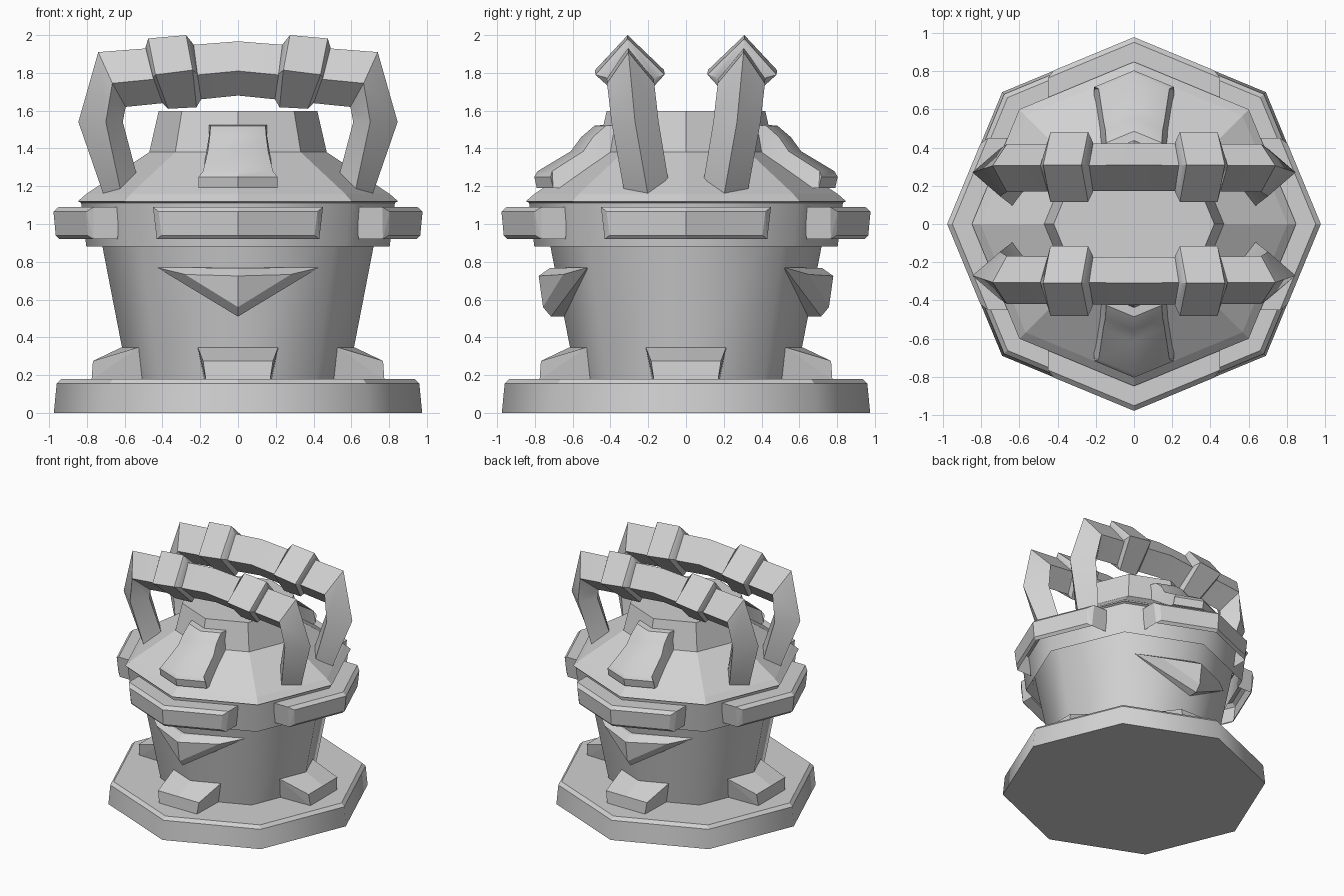
import bpy, bmesh, math
from mathutils import Matrix

cube = bpy.data.objects.get("Cube")
if cube:
    bpy.data.objects.remove(cube, do_unlink=True)

grey = bpy.data.materials.new("light_grey")
grey.use_nodes = True
grey.diffuse_color = (0.64, 0.64, 0.64, 1)
bsdf = grey.node_tree.nodes["Principled BSDF"]
bsdf.inputs["Base Color"].default_value = (0.64, 0.64, 0.64, 1)
bsdf.inputs["Roughness"].default_value = 0.8


def finish(name, bm, smooth=0):
    """Turn a bmesh into a named, coloured object."""
    bmesh.ops.recalc_face_normals(bm, faces=bm.faces)
    mesh = bpy.data.meshes.new(name)
    bm.to_mesh(mesh)
    bm.free()
    mesh.materials.append(grey)
    ob = bpy.data.objects.new(name, mesh)
    bpy.context.collection.objects.link(ob)
    if smooth:
        bpy.ops.object.select_all(action='DESELECT')
        ob.select_set(True)
        bpy.context.view_layer.objects.active = ob
        bpy.ops.object.shade_smooth_by_angle(angle=math.radians(smooth))


def loft(bm, sections, caps=(0, -1), skip=0):
    """Join equal-length loops of points; cap the listed ends, leave out hidden strips."""
    rings = [[bm.verts.new(p) for p in s] for s in sections]
    n = len(rings[0])
    for a, b in zip(rings, rings[1:]):
        for i in range(n - skip):
            j = (i + 1) % n
            bm.faces.new((a[i], a[j], b[j], b[i]))
    ends = [bm.faces.new(rings[c]) for c in caps]
    bmesh.ops.triangulate(bm, faces=[f for f in ends if len(f.verts) > 4])


def octagon(name, profile, caps=(), smooth=0):
    """Stack octagons (radius, height) with corners on the axes."""
    bm = bmesh.new()
    loft(bm, [[(r * math.cos(i * math.pi / 4), r * math.sin(i * math.pi / 4), z)
               for i in range(8)] for r, z in profile], caps)
    finish(name, bm, smooth)


BEND = math.tan(math.pi / 8)


def corner_block(name, profile, angle, smooth=0):
    """Block on an octagon corner, open where it sits on the body.
    profile = (radius, height, half width, bend)"""
    bm = bmesh.new()
    loft(bm, [[(r - BEND * bend * w * abs(s), w * s, z) for r, z, w, bend in profile]
              for s in (-1, 0, 1)], skip=2)
    bmesh.ops.rotate(bm, verts=bm.verts, cent=(0, 0, 0),
                     matrix=Matrix.Rotation(math.radians(angle), 3, 'Z'))
    finish(name, bm, smooth)


# Stacked body
octagon("base_plate", [(0.975, 0), (0.96, 0.155)], caps=(0,), smooth=50)
octagon("base_bevel", [(0.96, 0.155), (0.935, 0.18)], caps=(-1,))
octagon("pot_wall", [(0.58, 0.17), (0.765, 1.125)], smooth=50)
octagon("collar", [(0.803, 0.88), (0.832, 1.125)], smooth=50)
octagon("lid", [(0.83, 1.112), (0.848, 1.12), (0.802, 1.16), (0.47, 1.38)])
octagon("lid_crown", [(0.47, 1.38), (0.42, 1.597)], caps=(-1,))

# Clamps wrap round the four corners on the axes; feet have a flat outer face
CLAMP = [(0.945, 0.92, 0.43, 1), (0.965, 0.94, 0.405, 1), (0.977, 1.065, 0.42, 1),
         (0.95, 1.09, 0.45, 1), (0.82, 1.09, 0.45, 1), (0.815, 0.92, 0.43, 1)]
FOOT = [(0.775, 0.175, 0.17, 0), (0.768, 0.275, 0.185, 0), (0.617, 0.347, 0.213, 1),
        (0.50, 0.347, 0.213, 1), (0.50, 0.175, 0.18, 1)]
for side, angle in (("left", 0), ("back", 90), ("right", 180), ("front", 270)):
    corner_block(side + "_clamp", CLAMP, angle)
    corner_block(side + "_foot", FOOT, angle)

# Curved chutes lying on the lid, front and back
CHUTE = [(0.70, 1.19, 0.205, 1), (0.79, 1.19, 0.21, 1), (0.803, 1.25, 0.208, 1),
         (0.785, 1.28, 0.185, 1), (0.61, 1.385, 0.16, 1), (0.555, 1.46, 0.15, 1),
         (0.485, 1.52, 0.145, 1), (0.38, 1.53, 0.165, 1), (0.40, 1.36, 0.17, 1),
         (0.55, 1.28, 0.185, 1)]
for side, angle in (("front", 270), ("back", 90)):
    corner_block(side + "_chute", CHUTE, angle, smooth=35)

# Beak-like wedges on the wall, front and back
for side, s in (("front", -1), ("back", 1)):
    bm = bmesh.new()
    v = [bm.verts.new((x, s * y, z)) for x, y, z in (
        (-0.43, 0.52, 0.77), (0.43, 0.52, 0.77), (0, 0.60, 0.77), (0, 0.60, 0.51),
        (0, 0.72, 0.767), (0, 0.715, 0.51), (-0.28, 0.65, 0.733), (0.28, 0.65, 0.733),
        (0, 0.78, 0.725), (0, 0.757, 0.56))]
    for f in ((0, 2, 4), (1, 4, 2), (0, 3, 2), (1, 2, 3), (0, 4, 8, 6), (1, 7, 8, 4),
              (6, 8, 9), (7, 9, 8), (0, 6, 9, 5), (1, 5, 9, 7), (0, 5, 3), (1, 3, 5)):
        bm.faces.new([v[i] for i in f])
    finish(side + "_wedge", bm)


def lean(z):
    """Distance of a handle's middle from the centre line; it straightens upwards."""
    t = z - 1.17
    return 0.205 + 0.215 * t - 0.108 * t * t


def diamond(outer, edge, inner, half, s):
    """Kite section of a handle: outer ridge, two side edges, inner ridge."""
    return [(outer[0], s * lean(outer[1]), outer[1]),
            (edge[0], s * (lean(edge[1]) + half), edge[1]),
            (inner[0], s * lean(inner[1]), inner[1]),
            (edge[0], s * (lean(edge[1]) - half), edge[1])]


# Arched handles: outer ridge, side edge, inner ridge and half width along one half
HALF = [((0.71, 1.15), (0.62, 1.17), (0.52, 1.20), 0.122),
        ((0.845, 1.54), (0.70, 1.54), (0.61, 1.54), 0.125),
        ((0.74, 1.91), (0.665, 1.745), (0.595, 1.62), 0.125)]
MIDDLE = ((0, 1.967), (0, 1.81), (0, 1.68), 0.125)
# Knuckles on the bar
KNUCKLE = [((0.49, 1.935), (0.45, 1.775), (0.405, 1.645), 0.13),
           ((0.475, 1.982), (0.437, 1.79), (0.37, 1.61), 0.183),
           ((0.275, 2.0), (0.24, 1.815), (0.22, 1.618), 0.183),
           ((0.235, 1.95), (0.215, 1.795), (0.195, 1.66), 0.13)]


def mirror(section):
    o, e, i, h = section
    return (-o[0], o[1]), (-e[0], e[1]), (-i[0], i[1]), h


for side, s in (("front", -1), ("back", 1)):
    bm = bmesh.new()
    path = HALF + [MIDDLE] + [mirror(p) for p in reversed(HALF)]
    loft(bm, [diamond(*p, s) for p in path])
    finish(side + "_handle", bm, 25)
    for hand, section in (("left", KNUCKLE), ("right", [mirror(p) for p in KNUCKLE])):
        bm = bmesh.new()
        loft(bm, [diamond(*p, s) for p in section])
        finish(side + "_" + hand + "_knuckle", bm, 35)
